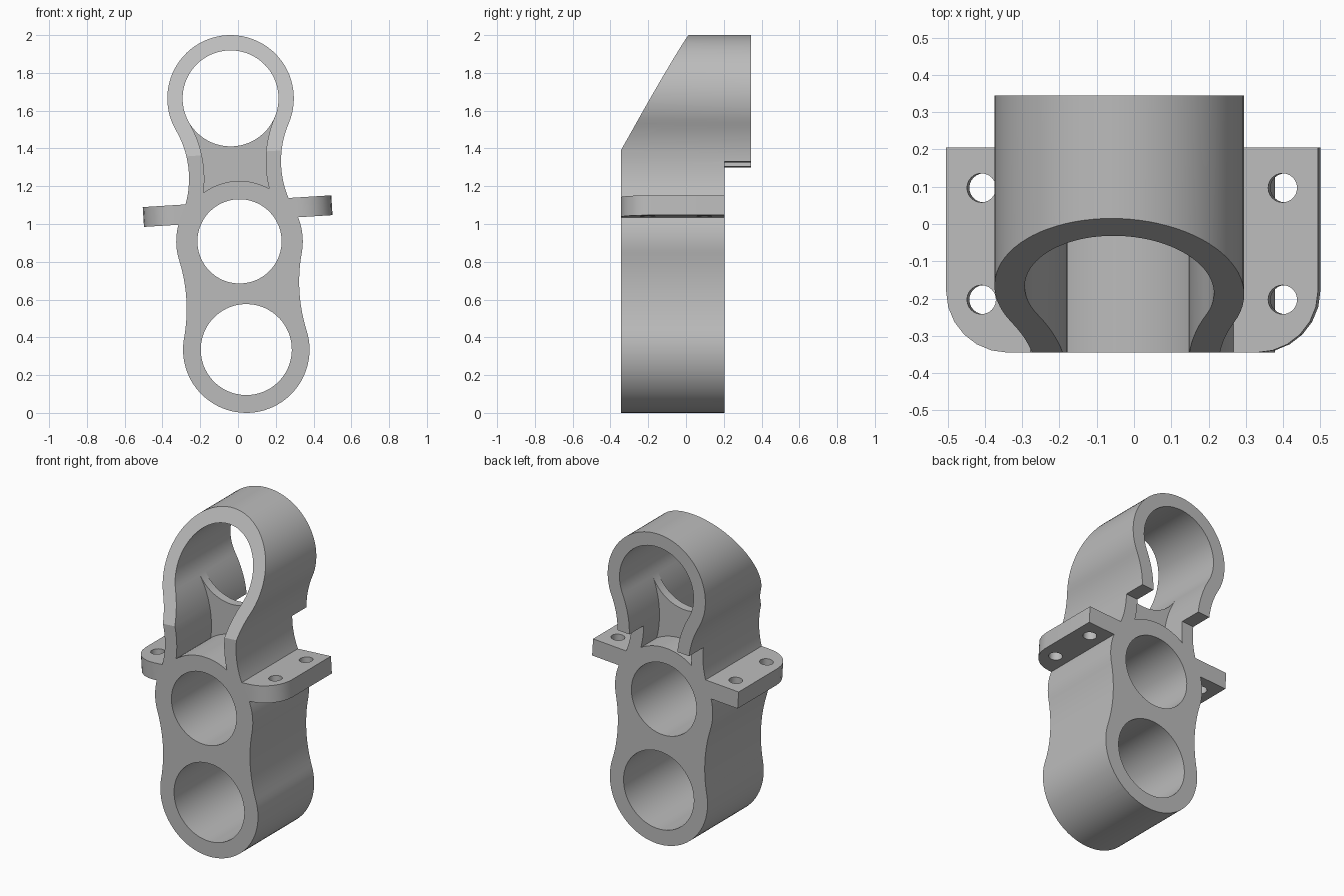
import bpy, bmesh
from math import pi, sin, cos, atan2, radians
from mathutils import Matrix

old = bpy.data.objects.get("Cube")
if old:
    bpy.data.objects.remove(old, do_unlink=True)

grey = bpy.data.materials.new("plain grey")
grey.use_nodes = True
grey.diffuse_color = (0.5, 0.5, 0.5, 1)
grey.node_tree.nodes["Principled BSDF"].inputs["Base Color"].default_value = (0.5, 0.5, 0.5, 1)

# Main dimensions, measured from the middle bore
R, WALL = 0.335, 0.081
LOW, TOP = -0.574, 0.7585
FRONT, BODY_BACK, TUBE_BACK = -0.345, 0.205, 0.345


def arc(cx, cy, r, a, b, n):
    return [(cx + r * cos(a + (b - a) * i / n), cy + r * sin(a + (b - a) * i / n))
            for i in range(n + 1)]


def fillet(lo, hi, waist):
    """Arc that blends two equal circles: centre x, centre z, radius, tangent angle."""
    h = (hi - lo) / 2
    r = (waist ** 2 + h ** 2 - R ** 2) / (2 * (R - waist))
    return waist + r, (lo + hi) / 2, r, atan2(h, waist + r)


def mirrored(half):
    """Close a right-hand half outline across the centre line, dropping repeats."""
    pts = []
    for p in half + [(-x, y) for x, y in reversed(half)]:
        if all(abs(p[0] - q[0]) + abs(p[1] - q[1]) > 1e-4 for q in pts):
            pts.append(p)
    return pts


def prism(name, pts, lo, hi, axis="Y"):
    place = {"X": lambda p, t: (t, p[0], p[1]),
             "Y": lambda p, t: (p[0], t, p[1]),
             "Z": lambda p, t: (p[0], p[1], t)}[axis]
    bm = bmesh.new()
    a = [bm.verts.new(place(p, lo)) for p in pts]
    b = [bm.verts.new(place(p, hi)) for p in pts]
    bm.faces.new(a)
    bm.faces.new(b)
    for i in range(len(pts)):
        j = (i + 1) % len(pts)
        bm.faces.new((a[i], a[j], b[j], b[i]))
    bmesh.ops.recalc_face_normals(bm, faces=bm.faces)
    mesh = bpy.data.meshes.new(name)
    bm.to_mesh(mesh)
    bm.free()
    mesh.materials.append(grey)
    obj = bpy.data.objects.new(name, mesh)
    bpy.context.collection.objects.link(obj)
    return obj


def combine(obj, other, operation):
    mod = obj.modifiers.new("combine", "BOOLEAN")
    mod.operation, mod.solver, mod.object = operation, "EXACT", other
    bpy.context.view_layer.update()
    graph = bpy.context.evaluated_depsgraph_get()
    mesh = bpy.data.meshes.new_from_object(obj.evaluated_get(graph))
    obj.modifiers.clear()
    obj.data = mesh
    bpy.data.objects.remove(other, do_unlink=True)


def bore(cx, cy, r, lo, hi, axis="Y", n=64):
    return prism("bore", arc(cx, cy, r, 0, 2 * pi, n)[:-1], lo, hi, axis)


# Body outline: three stacked circles blended by waists
fx1, fz1, fr1, t1 = fillet(LOW, 0, 0.30)
fx2, fz2, fr2, t2 = fillet(0, TOP, 0.245)
outline = (arc(0, LOW, R, -pi / 2, t1, 24) + arc(fx1, fz1, fr1, pi + t1, pi - t1, 12)
           + arc(0, 0, R, -t1, t2, 12) + arc(fx2, fz2, fr2, pi + t2, pi - t2, 16)
           + arc(0, TOP, R, -t2, pi / 2, 26))
body = prism("clamp_body", mirrored(outline), FRONT, TUBE_BACK)

# Through bores of the middle and lower rings
combine(body, bore(0, 0, 0.223, -1, 1), "DIFFERENCE")
combine(body, bore(0, LOW, 0.241, -1, 1), "DIFFERENCE")

# Keyhole opening: upper tube running down between the legs
cavity = (arc(0, 0, 0.32, pi / 2, radians(57), 10)
          + arc(fx2, fz2, fr2 + WALL, pi + 0.186, pi - t2, 14)
          + arc(0, TOP, R - WALL, -t2, pi / 2, 26))
combine(body, prism("keyhole", mirrored(cavity), -1, 1), "DIFFERENCE")

# Only the upper tube overhangs at the back
relief = [(-1, -2), (1, -2), (1, 0.408), (-1, 0.408)]
combine(body, prism("relief", relief, BODY_BACK, 1), "DIFFERENCE")

# Slanted front of the upper tube
slant = [(-0.381, 0.4043), (0.051, 1.1562), (-1, 1.2), (-1, 0.4043)]
combine(body, prism("slant", slant, -1, 1, "X"), "DIFFERENCE")

# Saddle web between the legs
web = (arc(0, 0, 0.30, pi / 2, radians(55), 8)
       + arc(fx2, fz2, fr2 + WALL - 0.01, pi + 0.186, pi - t2, 14)
       + arc(0, TOP, R - WALL, -t2, -pi / 2, 20))
combine(body, prism("web", mirrored(web), -0.005, 0.05), "UNION")

# Side flanges with a rounded front corner and two bolt holes each
for side in (-1, 1):
    c = 0.165
    shape = [(0.24, BODY_BACK), (0.24, FRONT)]
    shape += arc(0.5 - c, FRONT + c, c, -pi / 2, 0, 6) + [(0.5, BODY_BACK)]
    flange = prism("flange", [(side * x, y) for x, y in shape], 0.108, 0.213, "Z")
    for y in (0.097, -0.203):
        combine(flange, bore(side * 0.405, y, 0.039, 0, 0.5, "Z", 24), "DIFFERENCE")
    combine(body, flange, "UNION")

# Lean the whole part slightly and stand it on the ground
body.data.transform(Matrix.Translation((0.008, 0, 0.908)) @ Matrix.Rotation(-0.0625, 4, "Y"))
bpy.ops.object.select_all(action="DESELECT")
body.select_set(True)
bpy.context.view_layer.objects.active = body
bpy.ops.object.shade_smooth_by_angle(angle=radians(25))
